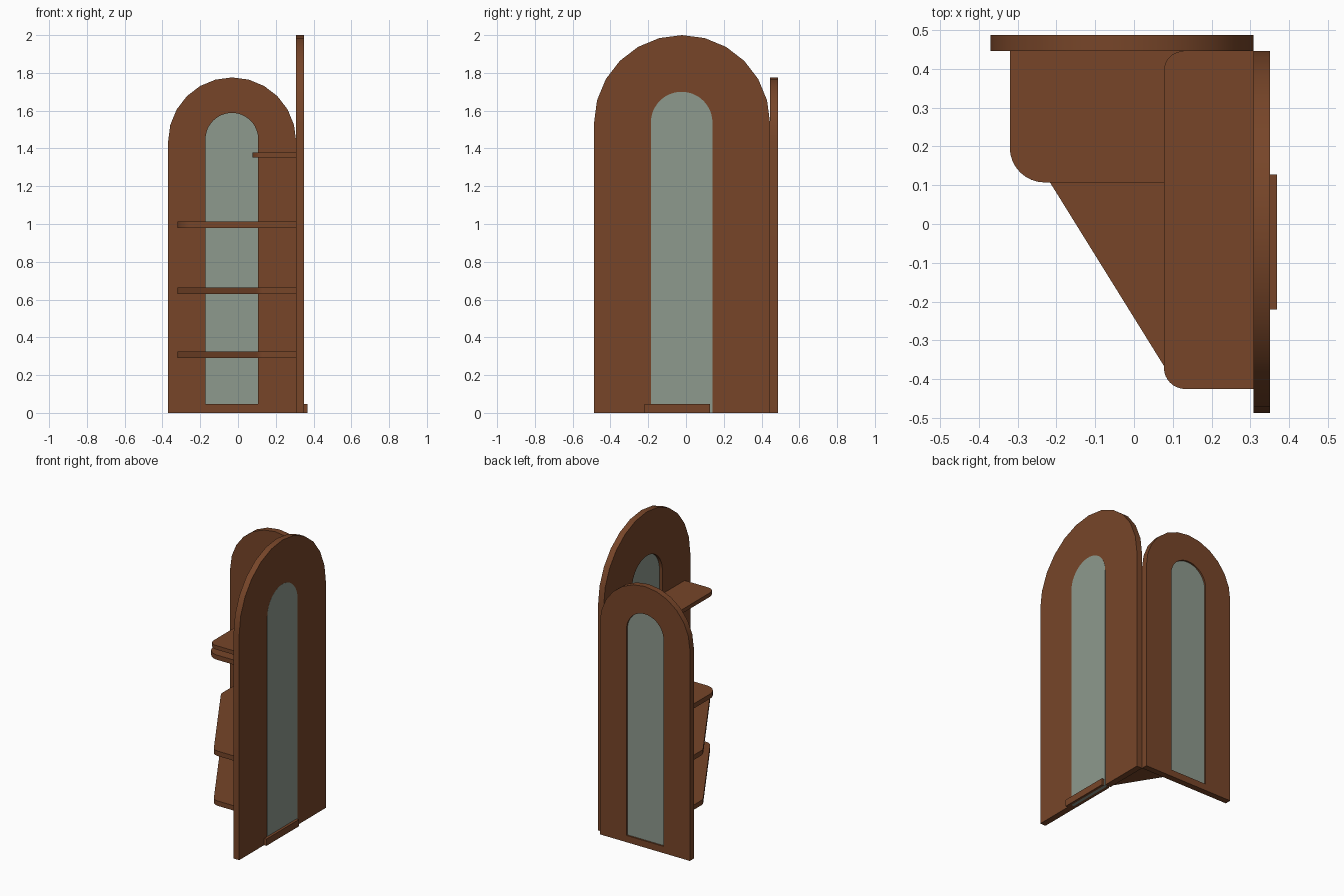
import bpy, bmesh, math
from mathutils import Vector

if "Cube" in bpy.data.objects:
    bpy.data.objects.remove(bpy.data.objects["Cube"])


def material(name, rgb):
    m = bpy.data.materials.new(name)
    m.diffuse_color = (*rgb, 1)
    m.use_nodes = True
    m.node_tree.nodes["Principled BSDF"].inputs["Base Color"].default_value = m.diffuse_color
    return m


WOOD = material("brown wood", (0.184, 0.060, 0.022))
GLASS = material("grey green glass", (0.270, 0.320, 0.270))


def prism(name, outline, to3d, lo, hi, mat):
    """Extrude a 2D outline between two depths; to3d maps (u, v, depth) to space."""
    bm = bmesh.new()
    a = [bm.verts.new(to3d(u, v, lo)) for u, v in outline]
    b = [bm.verts.new(to3d(u, v, hi)) for u, v in outline]
    n = len(a)
    bm.faces.new(a)
    bm.faces.new(b[::-1])
    for i in range(n):
        j = (i + 1) % n
        bm.faces.new((a[j], a[i], b[i], b[j]))
    bmesh.ops.recalc_face_normals(bm, faces=bm.faces)
    me = bpy.data.meshes.new(name)
    bm.to_mesh(me)
    bm.free()
    me.materials.append(mat)
    ob = bpy.data.objects.new(name, me)
    bpy.context.collection.objects.link(ob)
    bpy.ops.object.select_all(action='DESELECT')
    ob.select_set(True)
    bpy.context.view_layer.objects.active = ob
    bpy.ops.object.shade_smooth_by_angle(angle=math.radians(30))
    return ob


def arch(lo, hi, top, bottom, segs):
    """Outline from the lower right corner, over the arch, to the lower left."""
    c, r = (lo + hi) / 2, (hi - lo) / 2
    pts = [(hi, bottom)]
    for i in range(segs + 1):
        t = math.pi * i / segs
        pts.append((c + r * math.cos(t), top - r + r * math.sin(t)))
    return pts + [(lo, bottom)]


def rounded(corners, segs=8):
    """Polygon from (x, y, radius) corners."""
    out = []
    n = len(corners)
    for i, (x, y, r) in enumerate(corners):
        p = Vector((x, y, 0))
        if r == 0:
            out.append((x, y))
            continue
        d0 = (Vector((*corners[i - 1][:2], 0)) - p).normalized()
        d1 = (Vector((*corners[(i + 1) % n][:2], 0)) - p).normalized()
        half = d0.angle(d1) / 2
        c = p + (d0 + d1).normalized() * r / math.sin(half)
        v0 = (p + d0 * r / math.tan(half) - c).normalized()
        v1 = (p + d1 * r / math.tan(half) - c).normalized()
        for k in range(segs + 1):
            q = c + v0.slerp(v1, k / segs).normalized() * r
            out.append((q.x, q.y))
    return out


def box(name, x, y, z, mat):
    corners = [(x[0], y[0]), (x[1], y[0]), (x[1], y[1]), (x[0], y[1])]
    return prism(name, corners, flat, z[0], z[1], mat)


def facing_y(u, v, d):
    return (u, d, v)


def facing_x(u, v, d):
    return (d, u, v)


def flat(u, v, d):
    return (u, v, d)


# Back panel: arched frame, recessed glass and threshold
back_window = arch(-0.172, 0.107, 1.588, 0, 24)
prism("back_panel", arch(-0.37, 0.308, 1.776, 0, 12) + back_window[::-1],
      facing_y, 0.445, 0.487, WOOD)
prism("back_glass", arch(-0.172, 0.107, 1.588, 0.04, 24), facing_y, 0.456, 0.476, GLASS)
box("back_threshold", (-0.172, 0.107), (0.445, 0.487), (0, 0.046), WOOD)

# Side panel: taller arched frame, glass flush with the outside, projecting sill
side_window = arch(-0.186, 0.14, 1.70, 0, 24)
prism("side_panel", arch(-0.487, 0.445, 2.0, 0, 12) + side_window[::-1],
      facing_x, 0.308, 0.35, WOOD)
prism("side_glass", side_window, facing_x, 0.33, 0.3505, GLASS)
box("side_sill", (0.308, 0.368), (-0.22, 0.128), (0, 0.046), WOOD)

# Two lower shelves with a diagonal front edge
lower = rounded([(-0.32, 0.445, 0), (0.308, 0.445, 0), (0.308, -0.425, 0),
                 (0.114, -0.425, 0.06), (-0.32, 0.274, 0.06)])
for name, z in (("bottom_shelf", 0.291), ("lower_shelf", 0.63)):
    prism(name, lower, flat, z, z + 0.033, WOOD)

# Middle shelf along the back panel
prism("middle_shelf", rounded([(-0.32, 0.445, 0), (0.308, 0.445, 0), (0.308, 0.107, 0),
                               (-0.32, 0.107, 0.09)]), flat, 0.98, 1.012, WOOD)

# Top shelf along the side panel
prism("top_shelf", rounded([(0.077, 0.445, 0.05), (0.308, 0.445, 0), (0.308, -0.425, 0),
                            (0.077, -0.425, 0.055)]), flat, 1.351, 1.378, WOOD)
